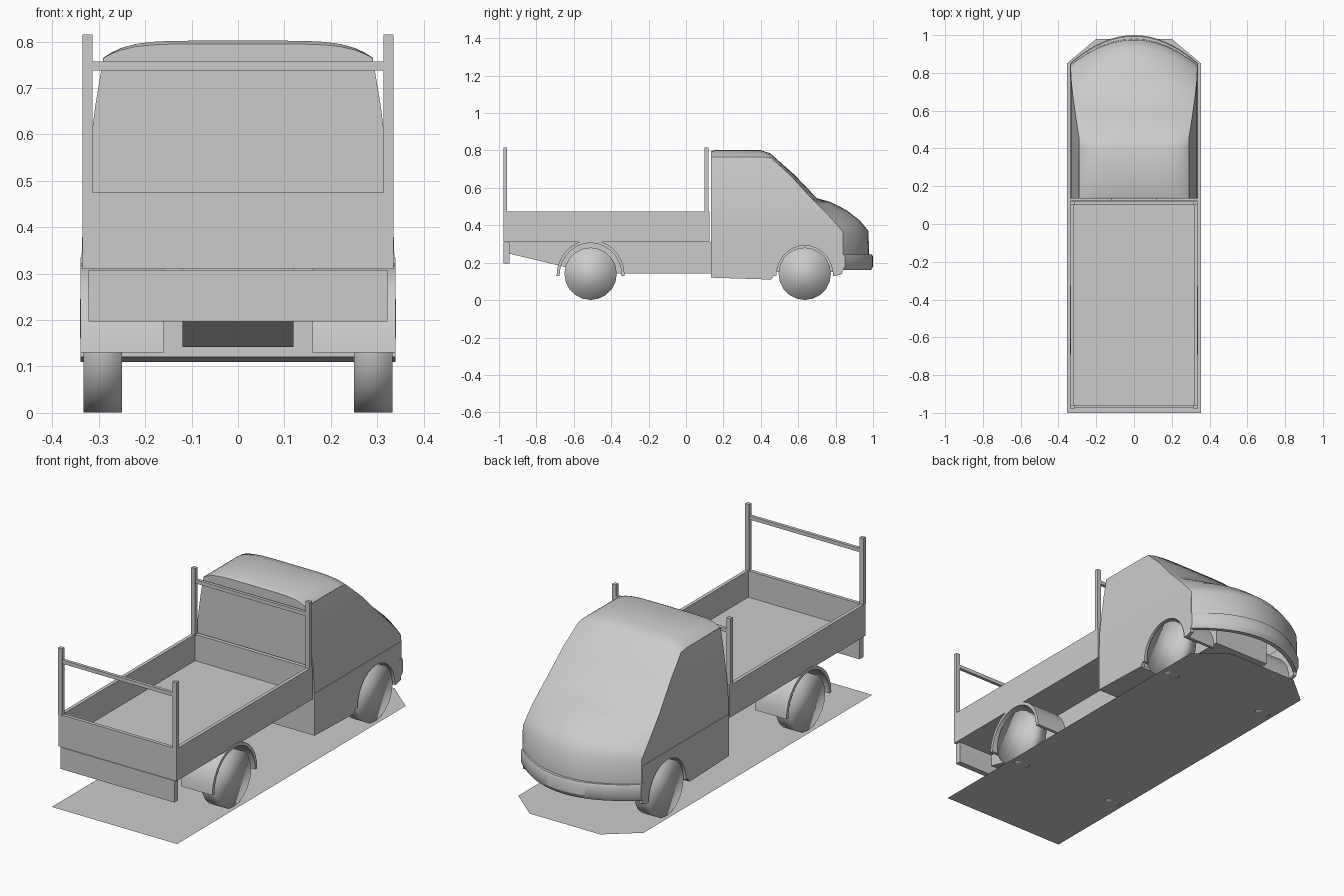
import bpy, bmesh, math

if "Cube" in bpy.data.objects:
    bpy.data.objects.remove(bpy.data.objects["Cube"])

grey = bpy.data.materials.new("plain_grey")
grey.diffuse_color = (0.6, 0.6, 0.6, 1)
grey.use_nodes = True
grey.node_tree.nodes["Principled BSDF"].inputs["Base Color"].default_value = grey.diffuse_color


def finish(name, bm, smooth=None):
    bmesh.ops.remove_doubles(bm, verts=bm.verts, dist=0.0002)
    bmesh.ops.recalc_face_normals(bm, faces=bm.faces)
    me = bpy.data.meshes.new(name)
    bm.to_mesh(me)
    bm.free()
    me.materials.append(grey)
    ob = bpy.data.objects.new(name, me)
    bpy.context.collection.objects.link(ob)
    if smooth:
        bpy.ops.object.select_all(action='DESELECT')
        ob.select_set(True)
        bpy.context.view_layer.objects.active = ob
        bpy.ops.object.shade_smooth_by_angle(angle=math.radians(smooth))
    return ob


def face(bm, pts):
    return bm.faces.new([bm.verts.new(p) for p in pts])


def prism(name, profile, x0, x1, smooth=None):
    """Side profile of (y, z) points, extruded across x."""
    bm = bmesh.new()
    f = face(bm, [(x0, y, z) for y, z in profile])
    r = bmesh.ops.extrude_face_region(bm, geom=[f])
    for v in r["geom"]:
        if isinstance(v, bmesh.types.BMVert):
            v.co.x = x1
    return finish(name, bm, smooth)


def box(name, x0, x1, y0, y1, z0, z1):
    return prism(name, [(y0, z0), (y1, z0), (y1, z1), (y0, z1)], x0, x1)


def arch(cy, r, n=14, drop=0.01):
    """Half-circle wheel opening from back to front."""
    return [(cy - r * math.cos(math.pi * i / n),
             0.14 - drop + (r + drop) * math.sin(math.pi * i / n)) for i in range(n + 1)]


REAR, FRONT = -0.51, 0.635

# ground shadow plate
bm = bmesh.new()
face(bm, [(-.355, -1, .003), (.355, -1, .003), (.355, .85, .003), (.2, .98, .003),
          (-.2, .98, .003), (-.355, .85, .003)])
finish("shadow_plate", bm)

# wheels and mudguards
for side, s in (("right", 1), ("left", -1)):
    for end, cy in (("rear", REAR), ("front", FRONT)):
        circle = [(cy + .14 * math.cos(math.tau * i / 20), .141 + .14 * math.sin(math.tau * i / 20))
                  for i in range(20)]
        w = prism(f"{end}_wheel_{side}", circle, s * .25, s * .333)
        for p in w.data.polygons:
            p.use_smooth = True
        ro = .182 if end == "rear" else .168
        prism(f"{end}_mudguard_{side}", arch(cy, ro) + arch(cy, ro - .016)[::-1],
              s * .16, s * .339, 35)

# chassis with rising tail
prism("chassis", [(-.95, .25), (-.5, .142), (.2, .142), (.2, .31), (-.95, .31)], -.12, .12)
box("engine_bay", -.16, .16, .3, .82, .15, .3)

# load bed
box("bed_floor", -.325, .325, -.97, .115, .31, .34)
for side, s in (("right", 1), ("left", -1)):
    box(f"bed_side_{side}", s * .317, s * .335, -.975, .125, .31, .475)
box("tailgate", -.317, .317, -.975, -.957, .31, .475)
box("bed_headboard", -.317, .317, .105, .125, .31, .475)
box("rear_panel", -.322, .322, -.975, -.945, .197, .308)

# ladder frames at both ends of the bed
for end, y in (("rear", -.977), ("front", .1)):
    for side, s in (("right", 1), ("left", -1)):
        box(f"{end}_post_{side}", s * .313, s * .335, y, y + .02, .47, .815)
    box(f"{end}_crossbar", -.315, .315, y + .002, y + .018, .738, .757)

# cab shell: rows of centre (y, z), edge (y, z), half width, edge sharpness
BACK = .135
rows = [(BACK, .795, BACK, .765, .289, 6), (.15, .802, .15, .765, .289, 6),
        (.40, .802, .41, .765, .290, 6), (.45, .785, .455, .76, .291, 5),
        (.58, .67, .56, .665, .307, 2.5), (.70, .545, .665, .55, .322, 2),
        (.77, .526, .715, .50, .328, 2), (.86, .48, .765, .45, .333, 2),
        (.93, .425, .81, .40, .335, 2), (.975, .37, .84, .365, .336, 2),
        (.98, .24, .84, .24, .337, 2)]
NX = 18
grid = []
for yc, zc, ye, ze, w, p in rows:
    line = []
    for i in range(NX + 1):
        t = math.sin((i / NX - .5) * math.pi)
        f = 1 - abs(t) ** p
        line.append((t * w, ye + (yc - ye) * f, ze + (zc - ze) * f))
    grid.append(line)
bm = bmesh.new()
for a, b in zip(grid, grid[1:]):
    for i in range(NX):
        face(bm, [a[i], a[i + 1], b[i + 1], b[i]])
finish("cab_roof_windscreen_and_bonnet", bm, 38)

# cab upper sides follow the edge of the shell
bm = bmesh.new()
edge = [(w, y, z) for _, _, y, z, w, _ in rows[2:10]]
edge.append((.337, .84, .335))
for s in (1, -1):
    for a, b in zip(edge, edge[1:]):
        face(bm, [(s * a[0], BACK, a[2]), (s * a[0], a[1], a[2]),
                  (s * b[0], b[1], b[2]), (s * b[0], BACK, b[2])])
finish("cab_upper_sides", bm, 30)

# cab lower sides with the front wheel opening
for side, s in (("right", 1), ("left", -1)):
    prism(f"cab_lower_side_{side}",
          [(BACK, .335), (BACK, .12), (.455, .11)] + arch(FRONT, .165)
          + [(.835, .14), (.84, .24), (.84, .335)], s * .32, s * .339)

# cab back wall and floor
bm = bmesh.new()
wall = list(grid[0])
right = [(e[0], BACK, e[2]) for e in edge[1:]] + [(.337, BACK, .12)]
face(bm, wall + right + [(-x, y, z) for x, y, z in right[::-1]])
finish("cab_back", bm)
prism("cab_floor", [(BACK, .12), (.455, .11), (.455, .125), (BACK, .135)], -.325, .325)

# wrap-round front bumper
bm = bmesh.new()
section = [(-.035, .245), (-.006, .245), (0, .232), (0, .18), (-.012, .16), (-.035, .16)]
loops = []
for i in range(17):
    t = i / 8 - 1
    y = 1.0 - .15 * t * t
    loops.append([bm.verts.new((t * .34, y + dy, z)) for dy, z in section])
n = len(section)
for a, b in zip(loops, loops[1:]):
    for k in range(n):
        bm.faces.new([a[k], a[(k + 1) % n], b[(k + 1) % n], b[k]])
bm.faces.new(loops[0])
bm.faces.new(loops[-1])
finish("front_bumper", bm, 30)
